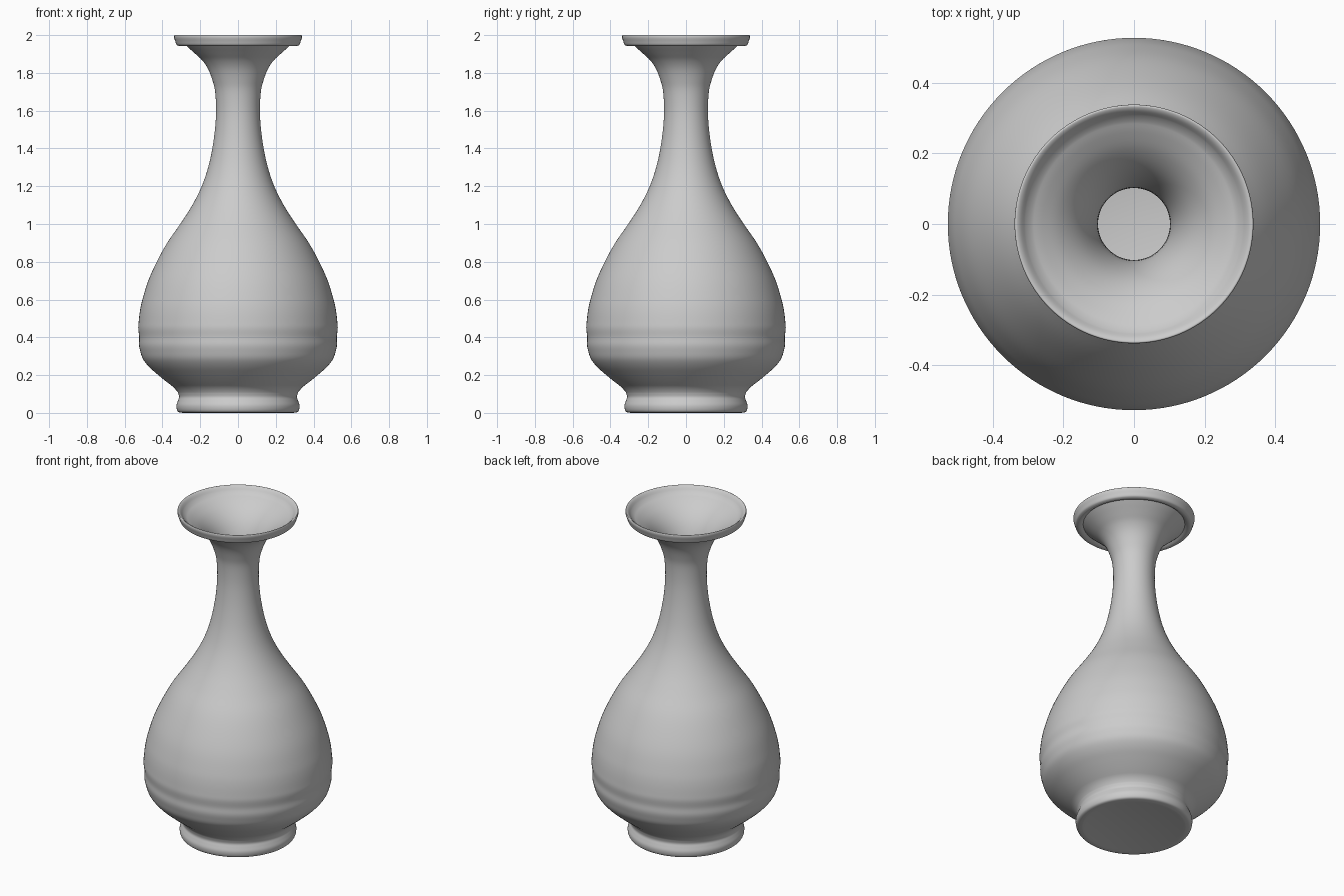
import bpy, bmesh, math
from mathutils import Vector

SEGMENTS = 128


def smooth_path(points, steps=4):
    """Catmull-Rom curve through (radius, z) points."""
    p = [Vector(q) for q in points]
    p = [2 * p[0] - p[1]] + p + [2 * p[-1] - p[-2]]
    out = []
    for a, b, c, d in zip(p, p[1:], p[2:], p[3:]):
        for i in range(steps):
            t = i / steps
            out.append(0.5 * (2 * b + (c - a) * t + (2 * a - 5 * b + 4 * c - d) * t * t
                              + (3 * b - a - 3 * c + d) * t ** 3))
    return out + [p[-2]]


def lathe(name, profile):
    """Revolve a profile round z; the first and last points lie on the axis."""
    bm = bmesh.new()
    rings = []
    for r, z in profile:
        if r < 1e-5:
            rings.append([bm.verts.new((0, 0, z))] * SEGMENTS)
        else:
            rings.append([bm.verts.new((r * math.cos(2 * math.pi * i / SEGMENTS),
                                        r * math.sin(2 * math.pi * i / SEGMENTS), z))
                          for i in range(SEGMENTS)])
    for low, high in zip(rings, rings[1:]):
        for i in range(SEGMENTS):
            j = (i + 1) % SEGMENTS
            bm.faces.new(dict.fromkeys((low[i], low[j], high[j], high[i])))
    bmesh.ops.recalc_face_normals(bm, faces=bm.faces)
    mesh = bpy.data.meshes.new(name)
    bm.to_mesh(mesh)
    bm.free()
    obj = bpy.data.objects.new(name, mesh)
    bpy.context.collection.objects.link(obj)
    bpy.context.view_layer.objects.active = obj
    obj.select_set(True)
    bpy.ops.object.shade_smooth_by_angle(angle=math.radians(40))
    return obj


# Flat base and rolled foot
base = [(0, 0.004), (0.27, 0.004)]
foot = smooth_path([(0.285, 0.0), (0.312, 0.003), (0.323, 0.015), (0.326, 0.04),
                    (0.318, 0.065), (0.312, 0.085), (0.319, 0.11)])

# Pear-shaped body with faint throwing rings, slender neck and flared mouth
body = smooth_path([(0.342, 0.137), (0.385, 0.17), (0.43, 0.207), (0.472, 0.245),
                    (0.503, 0.285), (0.517, 0.325), (0.524, 0.36), (0.523, 0.40),
                    (0.528, 0.445), (0.526, 0.48), (0.519, 0.54), (0.506, 0.60),
                    (0.475, 0.70), (0.430, 0.80), (0.375, 0.90), (0.306, 1.0),
                    (0.242, 1.1), (0.192, 1.2), (0.158, 1.3), (0.136, 1.4),
                    (0.122, 1.5), (0.116, 1.6), (0.121, 1.7), (0.135, 1.76),
                    (0.158, 1.82), (0.188, 1.865), (0.225, 1.90), (0.268, 1.938)])

# Overhanging lip with a shallow groove beneath
lip = [(0.284, 1.953), (0.296, 1.944)] + smooth_path(
    [(0.312, 1.942), (0.325, 1.949), (0.332, 1.967), (0.338, 1.985), (0.338, 1.997),
     (0.333, 2.0), (0.322, 1.993), (0.308, 1.975)])

# Inside of the mouth and neck, then the hollow belly down to the floor
inside = smooth_path([(0.292, 1.96), (0.26, 1.942), (0.215, 1.91), (0.175, 1.868),
                      (0.145, 1.82), (0.122, 1.76), (0.107, 1.69), (0.102, 1.6),
                      (0.106, 1.5), (0.12, 1.4), (0.174, 1.2), (0.285, 1.0),
                      (0.408, 0.8), (0.484, 0.6), (0.503, 0.43), (0.478, 0.3),
                      (0.40, 0.21), (0.30, 0.13), (0.2, 0.09)]) + [(0, 0.08)]

lathe("vase", base + foot + body + lip + inside)
